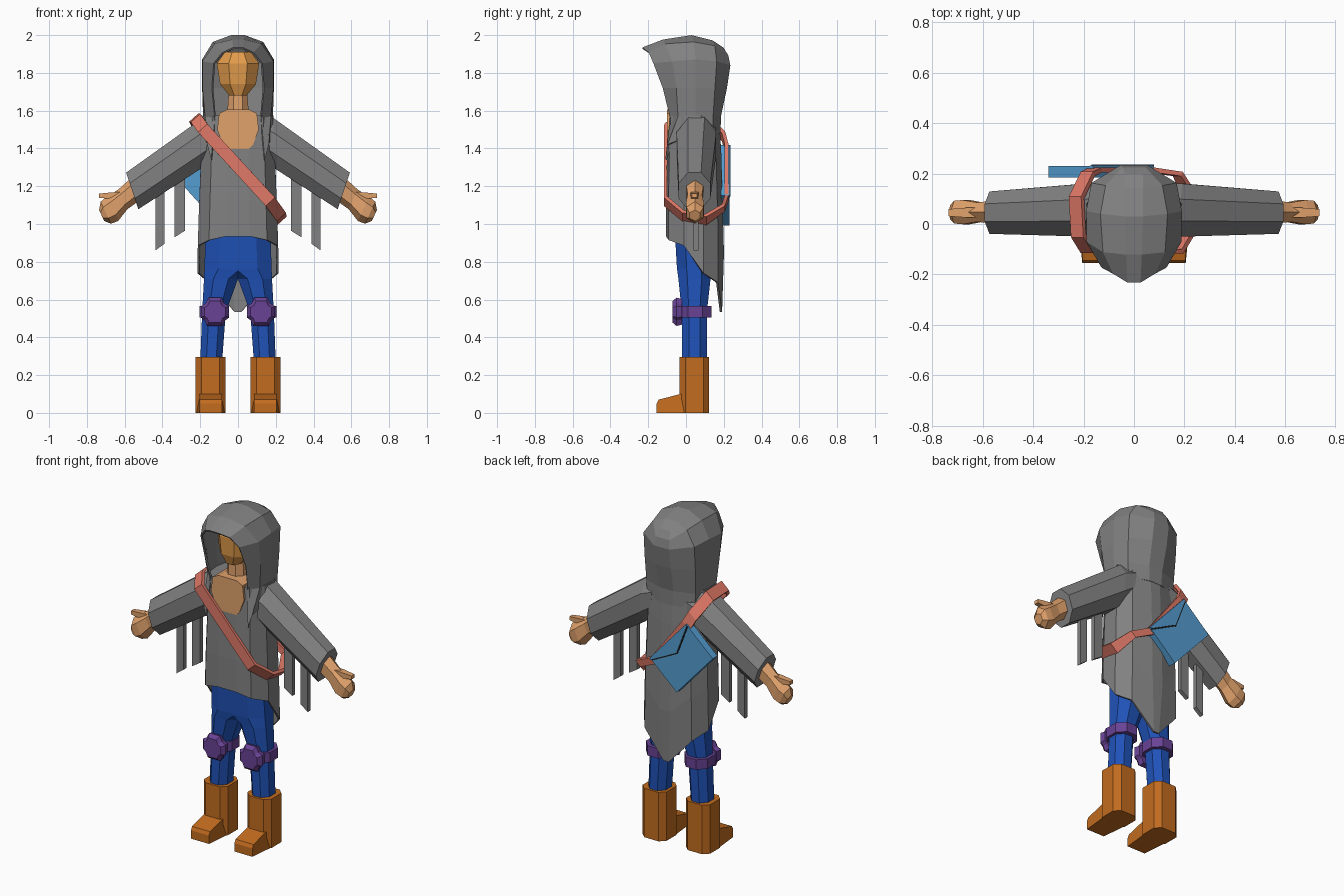
import bpy, bmesh, math
from mathutils import Vector as V

if "Cube" in bpy.data.objects:
    bpy.data.objects.remove(bpy.data.objects["Cube"])


def material(name, rgb):
    m = bpy.data.materials.new(name)
    m.diffuse_color = (*rgb, 1)
    m.use_nodes = True
    m.node_tree.nodes["Principled BSDF"].inputs["Base Color"].default_value = m.diffuse_color
    return m


CLOTH = material("cloth", (0.22, 0.22, 0.22))
SKIN = material("skin", (0.75, 0.36, 0.15))
FACE = material("face", (0.76, 0.33, 0.07))
BLUE = material("trousers", (0.014, 0.085, 0.48))
BROWN = material("leather", (0.54, 0.15, 0.014))
PURPLE = material("pads", (0.14, 0.055, 0.3))
RED = material("strap", (0.74, 0.19, 0.135))
BAG = material("bag", (0.09, 0.34, 0.64))
DARK = material("seam", (0.01, 0.01, 0.01))


def finish(name, bm, mat, mirror, thick):
    bmesh.ops.recalc_face_normals(bm, faces=bm.faces)
    me = bpy.data.meshes.new(name)
    bm.to_mesh(me)
    bm.free()
    ob = bpy.data.objects.new(name, me)
    bpy.context.collection.objects.link(ob)
    me.materials.append(mat)
    if mirror:
        ob.modifiers.new("mirror", "MIRROR").use_mirror_merge = False
    if thick:
        s = ob.modifiers.new("cloth", "SOLIDIFY")
        s.thickness, s.offset = thick, 0
    return ob


def loft(name, rings, mat=CLOTH, mirror=False, caps=(True, True), loop=False, thick=0):
    """Skin a row of equal-sized closed rings."""
    bm = bmesh.new()
    vs = [[bm.verts.new(p) for p in r] for r in rings]
    n = len(vs[0])
    for a, b in zip(vs, vs[1:] + (vs[:1] if loop else [])):
        for i in range(n):
            bm.faces.new((a[i], a[(i + 1) % n], b[(i + 1) % n], b[i]))
    if not loop:
        for want, r in zip(caps, (vs[0], vs[-1])):
            if want:
                bm.faces.new(r)
    return finish(name, bm, mat, mirror, thick)


def chamfered(z, x0, x1, y0, y1, c=0.28):
    """Horizontal rectangle with cut corners."""
    cx, cy = (x1 - x0) * c, (y1 - y0) * c
    return [(x0 + cx, y0, z), (x1 - cx, y0, z), (x1, y0 + cy, z), (x1, y1 - cy, z),
            (x1 - cx, y1, z), (x0 + cx, y1, z), (x0, y1 - cy, z), (x0, y0 + cy, z)]


def limb_ring(x, y, z, up, ry, n=8):
    """Ring round a sideways limb; up is its (x, z) half height."""
    k = 1 / math.cos(math.pi / n)
    out = []
    for i in range(n):
        a = (i + 0.5) * 2 * math.pi / n
        s, c = math.sin(a) * k, math.cos(a) * k
        out.append((x + up[0] * s, y + ry * c, z + up[1] * s))
    return out


# Tunic with a pointed tail at the back
half = [(0.06, -0.10), (0.15, -0.088), (0.207, -0.01), (0.21, 0.09), (0.155, 0.165), (0.035, 0.195)]
hem = [0.935, 0.915, 0.885, 0.74, 0.69, 0.535]
rings = []
for t, sx, sy in ((0, 0.87, 0.88), (0.2, 0.9, 0.93), (0.7, 0.97, 1), (1, 1, 1)):
    right = [(x * sx, y * sy, 1.57 + (h - 1.57) * t) for (x, y), h in zip(half, hem)]
    if t == 1:
        right[-1] = (0.018, 0.185, hem[-1])
    rings.append(right + [(-x, y, z) for x, y, z in reversed(right)])
loft("tunic", rings, caps=(True, False), thick=0.012)

# Hood: arches from the brim to the back of the head
arches = [
    [(.14, -.105, 1.34), (.12, -.08, 1.56), (.135, -.12, 1.72), (.125, -.17, 1.85), (.08, -.195, 1.905), (.025, -.23, 1.93)],
    [(.16, -.095, 1.42), (.17, -.04, 1.57), (.183, -.05, 1.72), (.183, -.07, 1.86), (.12, -.11, 1.95), (.03, -.12, 1.972)],
    [(.18, .05, 1.48), (.18, .05, 1.57), (.185, .05, 1.72), (.185, .05, 1.87), (.13, .04, 1.96), (.035, .03, 1.995)],
    [(.155, .14, 1.48), (.16, .14, 1.57), (.165, .15, 1.72), (.165, .16, 1.86), (.11, .15, 1.94), (.035, .14, 1.967)],
    [(.04, .178, 1.48), (.045, .18, 1.57), (.05, .212, 1.72), (.05, .23, 1.84), (.045, .22, 1.89), (.035, .195, 1.93)],
]
bm = bmesh.new()
rows = [[bm.verts.new(p) for p in a] + [bm.verts.new((-x, y, z)) for x, y, z in reversed(a)]
        for a in arches]
for a, b in zip(rows, rows[1:]):
    for i in range(len(a) - 1):
        bm.faces.new((a[i], a[i + 1], b[i + 1], b[i]))
back = rows[-1]
for i in range(5):
    bm.faces.new((back[i], back[i + 1], back[-2 - i], back[-1 - i]))
finish("hood", bm, CLOTH, False, 0.01)

# Head, neck and bare chest
loft("head", [chamfered(z, -w, w, y0, y1) for z, w, y0, y1 in (
    (1.68, 0.045, -0.08, 0.04), (1.74, 0.095, -0.10, 0.10), (1.85, 0.112, -0.105, 0.14),
    (1.91, 0.07, -0.07, 0.10))], FACE)
loft("neck", [chamfered(1.54, -0.06, 0.06, -0.06, 0.06), chamfered(1.72, -0.048, 0.048, -0.055, 0.06)], SKIN)
outline = [(0.06, 1.605), (0.10, 1.585), (0.11, 1.5), (0.08, 1.42), (0.03, 1.37)]
outline += [(-x, z) for x, z in reversed(outline)]
loft("chest", [[(x, y, z) for x, z in outline] for y in (-0.1, 0.06)], SKIN)

# Sleeves with hanging fringe
loft("sleeves", [limb_ring(0.12, 0.055, 1.465, (-0.01, 0.11), 0.105),
                 limb_ring(0.195, 0.055, 1.425, (-0.01, 0.138), 0.105),
                 limb_ring(0.56, 0.045, 1.175, (0.032, 0.097), 0.084)], mirror=True)
for n, (x0, x1, low, high) in enumerate(((0.28, 0.335, 0.93, 1.27), (0.39, 0.437, 0.86, 1.2))):
    loft(f"fringe_{n + 1}", [[(x0, y, high), (x1, y, high), (x1, y, low), (x0, y, low + 0.035)]
                             for y in (0.04, 0.065)], mirror=True)

# Forearms, hands and thumbs
loft("hands", [limb_ring(x, 0.047, z, (0.42 * h, 0.9 * h), ry, 6) for x, z, h, ry in (
    (0.53, 1.195, 0.055, 0.048), (0.61, 1.13, 0.05, 0.038), (0.665, 1.08, 0.062, 0.048),
    (0.70, 1.06, 0.056, 0.045), (0.722, 1.045, 0.028, 0.028))], SKIN, mirror=True)
loft("thumbs", [limb_ring(x, 0.045, z, (0, h), ry, 4) for x, z, h, ry in (
    (0.60, 1.14, 0.03, 0.02), (0.66, 1.15, 0.018, 0.02), (0.735, 1.15, 0.011, 0.014))], SKIN, mirror=True)

# Trousers, boots
loft("trousers", [chamfered(*r) for r in (
    (1.05, -0.1, 0.168, -0.06, 0.13), (0.94, -0.1, 0.172, -0.058, 0.13),
    (0.765, -0.09, 0.178, -0.048, 0.135), (0.71, 0.0, 0.18, -0.04, 0.13),
    (0.53, 0.065, 0.19, -0.022, 0.11), (0.26, 0.085, 0.2, -0.022, 0.11))], BLUE, mirror=True)
loft("boot_shafts", [chamfered(0, 0.065, 0.225, -0.035, 0.123, 0.2),
                     chamfered(0.295, 0.065, 0.225, -0.035, 0.123, 0.2)], BROWN, mirror=True)
toe = ((0.03, 0), (-0.155, 0), (-0.155, 0.05), (-0.145, 0.07), (-0.03, 0.1), (0.03, 0.1))
loft("boot_toes", [[(0.145 + s * (0.06 if y < -0.1 or z > 0.08 else 0.078), y, z) for y, z in toe]
                   for s in (-1, 1)], BROWN, mirror=True)

# Knee pads on bands
loft("knee_bands", [chamfered(z, 0.05, 0.205, -0.036, 0.135) for z in (0.505, 0.565)], PURPLE, mirror=True)
pad = [(0.035, 0.075), (0.05, 0.045), (0.075, 0.03), (0.075, -0.03), (0.055, -0.045), (0.042, -0.075)]
pad += [(-x, z) for x, z in reversed(pad)]
loft("knee_pads", [[(0.122 + x * s, y, 0.535 + z * s) for x, z in pad]
                   for y, s in ((-0.02, 0.9), (-0.05, 1), (-0.072, 0.75))], PURPLE, mirror=True)

# Strap wound over one shoulder and under the other arm
along, across = V((0.67, 0, -0.742)), V((0.742, 0, 0.67))
path = [(-.18, -.098, 1.50), (-.215, -.04, 1.55), (-.222, .1, 1.55), (-.18, .19, 1.46), (-.15, .205, 1.40),
        (.06, .205, 1.14), (.17, .19, 1.09), (.22, .1, 1.03), (.218, -.01, 1.05), (.165, -.1, 1.125)]
centre = V((0, 0.05, 1.3))
rings = []
for p in map(V, path):
    out = p - centre
    out = V((0, out.y, 0)) * 3 + along * out.dot(along)
    out = out.normalized() * 0.02
    w = across * (0.022 if p.y > 0.15 and p.x > 0 else 0.033)
    rings.append([p - w, p + w, p + w + out, p - w + out])
loft("bag_strap", rings, RED, loop=True)

# Satchel on the back with a pointed flap and dark seam
mid = V((-0.13, 0, 1.205))


def slab(name, pts, y0, y1, mat):
    loft(name, [[mid + along * a + across * b + V((0, y, 0)) for a, b in pts] for y in (y0, y1)], mat)


def flap(d):
    return [(-0.18, 0.12), (-0.18, 0.11 - d), (0, 0.04 - d), (0.18, 0.11 - d), (0.18, 0.12)]


slab("bag", [(-0.18, -0.12), (0.18, -0.12), (0.18, 0.12), (-0.18, 0.12)], 0.185, 0.23, BAG)
slab("bag_seam", flap(0.008), 0.229, 0.232, DARK)
slab("bag_flap", flap(0), 0.229, 0.235, BAG)
